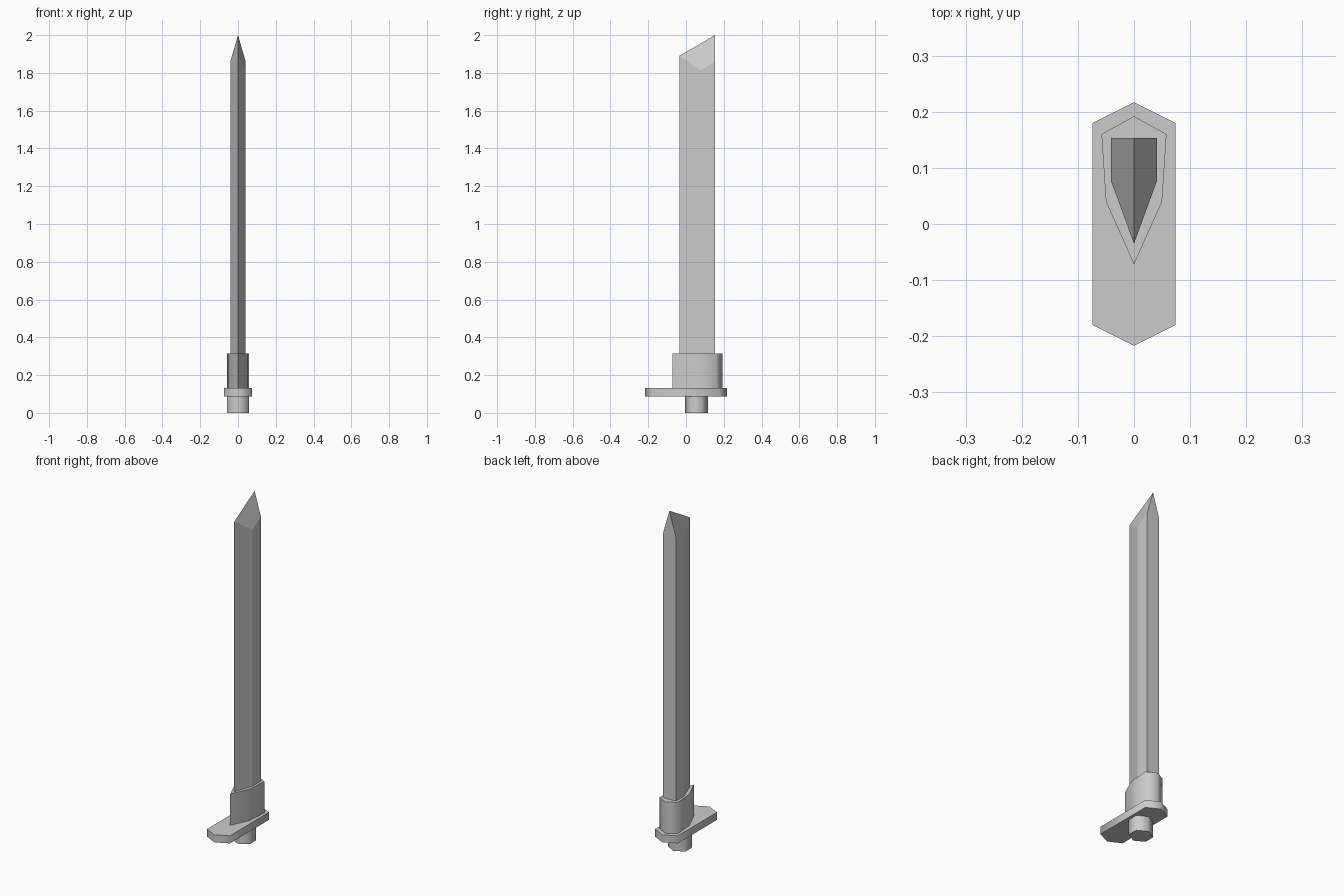
import bpy
import bmesh
import math

cube = bpy.data.objects.get("Cube")
if cube:
    bpy.data.objects.remove(cube, do_unlink=True)

steel = bpy.data.materials.new("grey steel")
steel.use_nodes = True
GREY = (0.6, 0.6, 0.6, 1)
steel.diffuse_color = GREY
steel.node_tree.nodes["Principled BSDF"].inputs["Base Color"].default_value = GREY


def mirrored(half):
    """Close a +x half outline (front to back) by mirroring it across x = 0."""
    return half + [(-x, y) for x, y in reversed(half) if x > 0]


def prism(name, outline, bottom, top, smooth=None):
    """Extrude an outline; top is a function giving the height at (x, y)."""
    bm = bmesh.new()
    low = [bm.verts.new((x, y, bottom)) for x, y in outline]
    high = [bm.verts.new((x, y, top(x, y))) for x, y in outline]
    bm.faces.new(low[::-1])
    n = len(outline)
    for i in range(n):
        j = (i + 1) % n
        bm.faces.new((low[i], low[j], high[j], high[i]))
    # Split the top along the centre line from front to back
    ridge = n // 2
    bm.faces.new(high[:ridge + 1])
    bm.faces.new(high[ridge:] + high[:1])
    bmesh.ops.recalc_face_normals(bm, faces=bm.faces)
    mesh = bpy.data.meshes.new(name)
    bm.to_mesh(mesh)
    bm.free()
    mesh.materials.append(steel)
    obj = bpy.data.objects.new(name, mesh)
    bpy.context.collection.objects.link(obj)
    if smooth:
        bpy.ops.object.select_all(action='DESELECT')
        obj.select_set(True)
        bpy.context.view_layer.objects.active = obj
        bpy.ops.object.shade_smooth_by_angle(angle=math.radians(smooth))
    return obj


# Handle peg below the guard
prism("handle_peg", mirrored([(0, -0.006), (0.057, 0.025), (0.057, 0.086), (0, 0.117)]),
      0, lambda x, y: 0.09, 70)

# Long six-sided guard
prism("guard", mirrored([(0, -0.217), (0.074, -0.18), (0.074, 0.18), (0, 0.217)]),
      0.088, lambda x, y: 0.132, 70)

# Collar around the base of the blade
prism("blade_collar", mirrored([(0, -0.072), (0.05, 0.04), (0.058, 0.16), (0, 0.192)]),
      0.132, lambda x, y: 0.315, 70)

# Blade with a sloping ridged tip
prism("blade", mirrored([(0, -0.035), (0.041, 0.077), (0.041, 0.153), (0, 0.153)]),
      0.315, lambda x, y: 2 - 0.585 * (0.153 - y) - 3.45 * abs(x))
